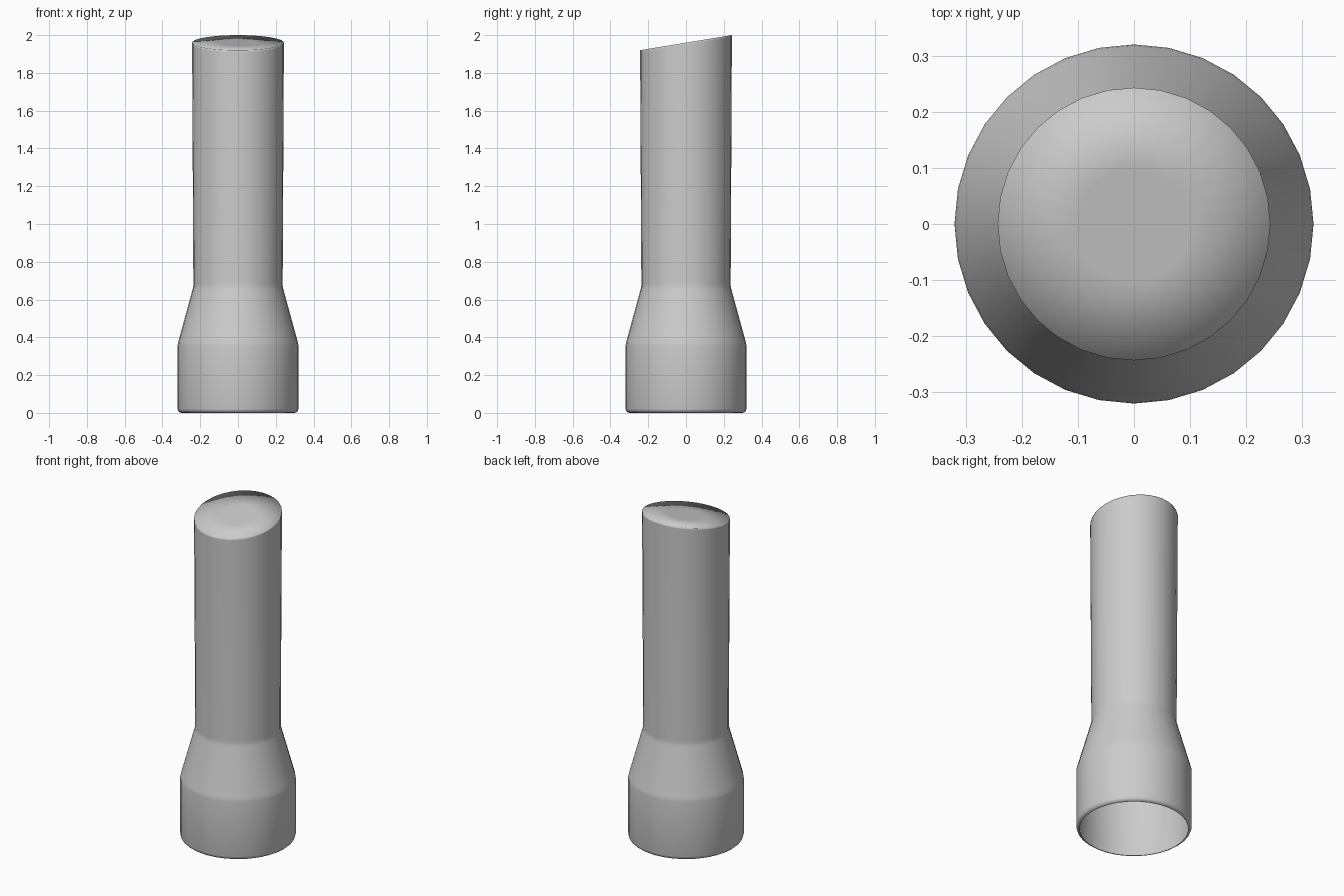
import bpy, bmesh, math

if "Cube" in bpy.data.objects:
    bpy.data.objects.remove(bpy.data.objects["Cube"])

SIDES = 32
R_TOP = 0.243
SLOPE = 0.04 / R_TOP   # tilt of the slanted top

# Profile (radius, z, tilt factor), from the open bottom rim to the slanted cap
profile = [
    (0.300, 0.000, 0), (0.309, 0.003, 0), (0.317, 0.010, 0), (0.320, 0.022, 0),
    (0.320, 0.355, 0), (0.318, 0.370, 0), (0.314, 0.385, 0),
    (0.240, 0.655, 0), (0.237, 0.668, 0), (0.2365, 0.685, 0),
    (R_TOP, 1.950, 1), (R_TOP, 1.960, 1), (0.100, 1.960, 1),
]

bm = bmesh.new()
rings = []
for r, z, tilt in profile:
    ring = []
    for i in range(SIDES):
        a = 2 * math.pi * i / SIDES
        x, y = r * math.cos(a), r * math.sin(a)
        ring.append(bm.verts.new((x, y, z + tilt * SLOPE * y)))
    rings.append(ring)

# Walls, then the flat centre of the cap
for low, high in zip(rings, rings[1:]):
    for i in range(SIDES):
        j = (i + 1) % SIDES
        bm.faces.new((low[i], low[j], high[j], high[i]))
bm.faces.new(rings[-1])

for f in bm.faces:
    f.smooth = True

mesh = bpy.data.meshes.new("slanted_tube")
bm.to_mesh(mesh)
bm.free()
tube = bpy.data.objects.new("slanted_tube", mesh)
bpy.context.collection.objects.link(tube)
